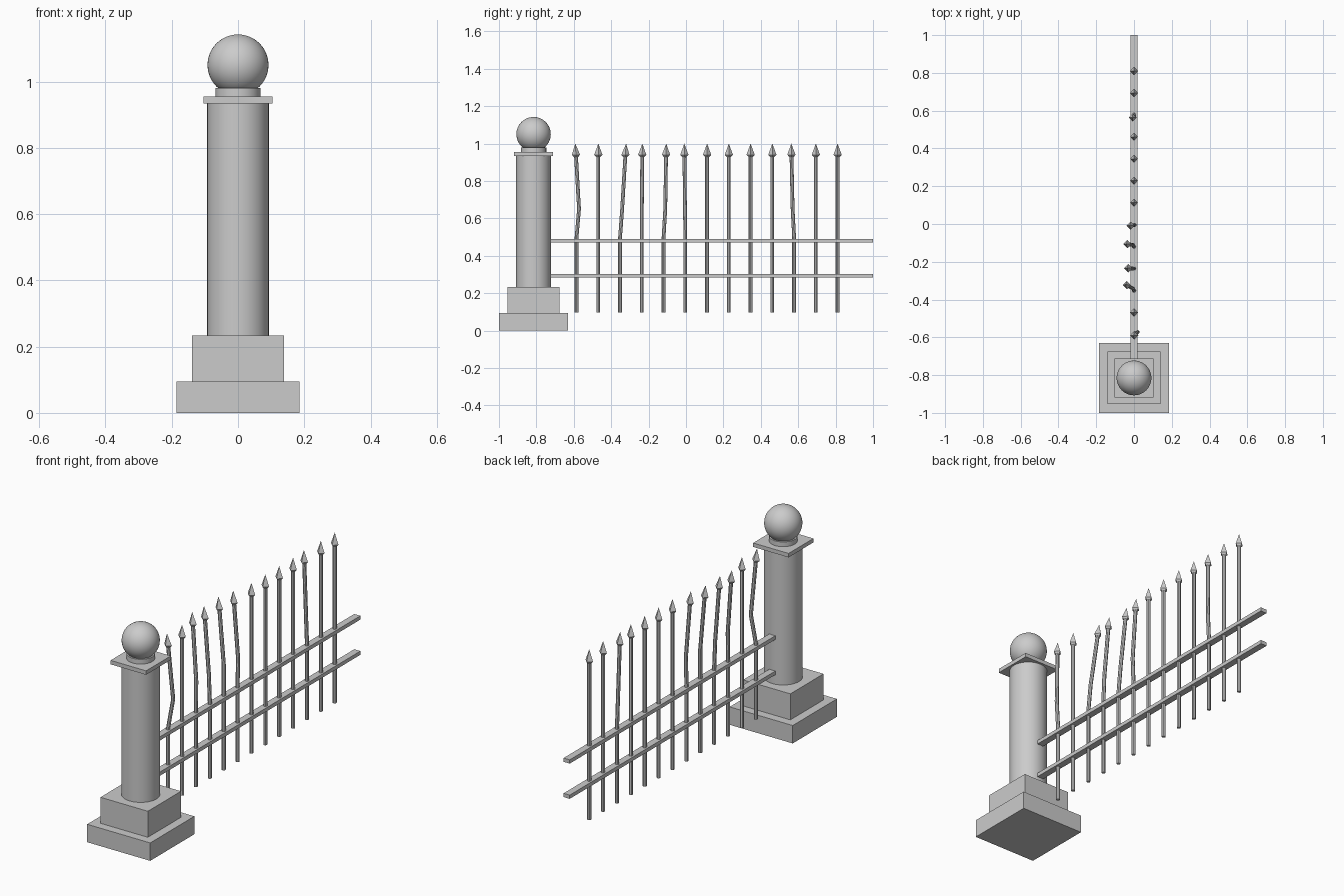
import bpy, bmesh
from math import radians, cos, sin, pi
from mathutils import Vector

if "Cube" in bpy.data.objects:
    bpy.data.objects.remove(bpy.data.objects["Cube"])

PY = -0.815  # pillar centre along y


def smooth(ob):
    bpy.context.view_layer.objects.active = ob
    ob.select_set(True)
    bpy.ops.object.shade_smooth_by_angle(angle=radians(35))
    ob.select_set(False)


def box(name, x, y0, y1, z0, z1):
    bpy.ops.mesh.primitive_cube_add(size=1, location=(0, (y0 + y1) / 2, (z0 + z1) / 2))
    ob = bpy.context.object
    ob.name = name
    ob.scale = (2 * x, y1 - y0, z1 - z0)
    bpy.ops.object.transform_apply(location=False, rotation=False, scale=True)


def slab(name, half, z0, z1):
    box(name, half, PY - half, PY + half, z0, z1)


def drum(name, r, z0, z1):
    bpy.ops.mesh.primitive_cylinder_add(vertices=48, radius=r, depth=z1 - z0,
                                        location=(0, PY, (z0 + z1) / 2))
    bpy.context.object.name = name
    smooth(bpy.context.object)


def tube(bm, rings, sides):
    # rings: (centre, radius) pairs, radius 0 makes a point
    prev = None
    for c, r in rings:
        n = sides if r else 1
        ring = [bm.verts.new(Vector(c) + Vector((r * cos(2 * pi * i / sides),
                                                r * sin(2 * pi * i / sides), 0)))
                for i in range(n)]
        if prev is None:
            bm.faces.new(ring[::-1])
        else:
            for i in range(sides):
                j = (i + 1) % sides
                if n == 1:
                    bm.faces.new((prev[i], prev[j], ring[0]))
                else:
                    bm.faces.new((prev[i], prev[j], ring[j], ring[i]))
        prev = ring


def picket(name, y, mid, top):
    # mid and top are (x, y) offsets of the bend and of the spear head
    bm = bmesh.new()
    m = Vector((mid[0], y + mid[1], 0.65))
    t = Vector((top[0], y + top[1], 0.932))
    d = (t - m).normalized()
    tube(bm, [((0, y, 0.098), 0.01), ((0, y, 0.5), 0.01), (m, 0.01), (t, 0.01)], 8)
    # four-sided spear head
    tube(bm, [(t - d * 0.004, 0.011), (t + d * 0.008, 0.022), (t + d * 0.068, 0)], 4)
    me = bpy.data.meshes.new(name)
    bm.to_mesh(me)
    bm.free()
    ob = bpy.data.objects.new(name, me)
    bpy.context.collection.objects.link(ob)
    smooth(ob)


# Pillar
slab("pillar_base", 0.185, 0, 0.095)
slab("pillar_plinth", 0.139, 0.095, 0.233)
drum("pillar_column", 0.093, 0.233, 0.935)
slab("pillar_cap", 0.104, 0.934, 0.955)
drum("pillar_neck", 0.068, 0.955, 0.98)
bpy.ops.mesh.primitive_uv_sphere_add(segments=48, ring_count=24, radius=0.092,
                                     location=(0, PY, 1.05))
bpy.context.object.name = "pillar_ball"
smooth(bpy.context.object)

# Rails
box("lower_rail", 0.018, -0.74, 1.0, 0.284, 0.304)
box("upper_rail", 0.018, -0.74, 1.0, 0.471, 0.491)

# Pickets, some of them bent
bends = {
    0: ((0.02, 0.013), (0.002, -0.003)),
    2: ((-0.006, 0.011), (-0.037, 0.028)),
    3: ((-0.006, 0), (-0.03, 0.002)),
    4: ((-0.006, 0.009), (-0.034, 0.013)),
    5: ((0.004, -0.002), (-0.017, -0.005)),
    10: ((0, -0.008), (-0.006, -0.014)),
}
for i in range(13):
    mid, top = bends.get(i, ((0, 0), (0, 0)))
    picket(f"picket_{i + 1}", -0.585 + i * 0.1163, mid, top)
